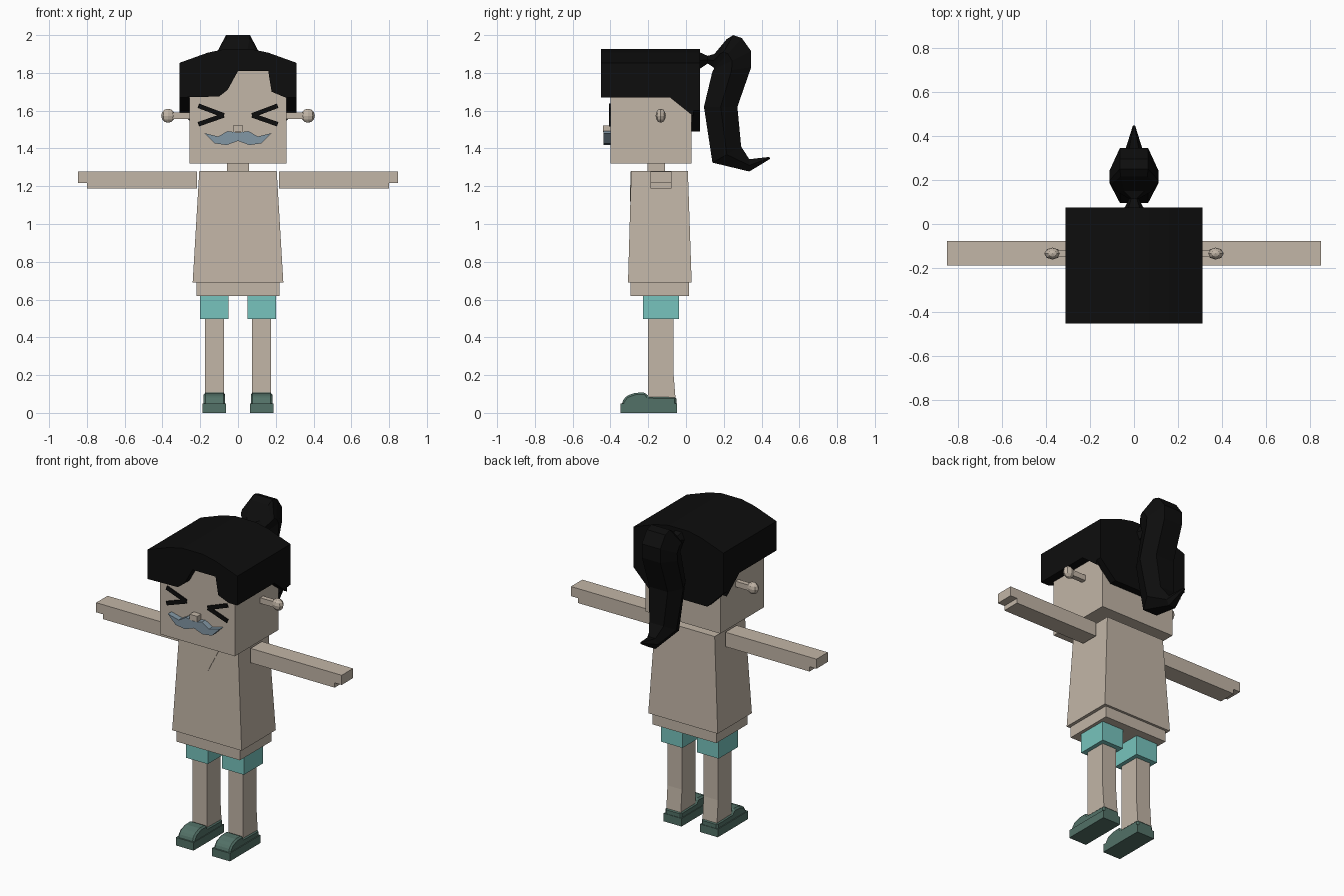
import bpy, bmesh
from mathutils import Vector

cube = bpy.data.objects.get("Cube")
if cube:
    bpy.data.objects.remove(cube, do_unlink=True)


def material(name, rgb):
    m = bpy.data.materials.new(name)
    m.use_nodes = True
    m.diffuse_color = (*rgb, 1)
    m.node_tree.nodes["Principled BSDF"].inputs["Base Color"].default_value = (*rgb, 1)
    return m


skin = material("warm beige", (0.54, 0.465, 0.385))
black = material("hair black", (0.004, 0.004, 0.004))
teal = material("shorts teal", (0.185, 0.55, 0.51))
green = material("shoe green", (0.085, 0.165, 0.135))
blue = material("moustache blue grey", (0.225, 0.31, 0.375))


def finish(name, bm, mat):
    bmesh.ops.recalc_face_normals(bm, faces=bm.faces)
    me = bpy.data.meshes.new(name)
    bm.to_mesh(me)
    bm.free()
    me.materials.append(mat)
    ob = bpy.data.objects.new(name, me)
    bpy.context.collection.objects.link(ob)
    return ob


def loft(name, rings, mat):
    """Skin a list of equal-length point rings and cap both ends."""
    bm = bmesh.new()
    vs = [[bm.verts.new(p) for p in r] for r in rings]
    n = len(vs[0])
    for a, b in zip(vs, vs[1:]):
        for i in range(n):
            j = (i + 1) % n
            bm.faces.new((a[i], a[j], b[j], b[i]))
    bm.faces.new(vs[0])
    bm.faces.new(vs[-1])
    return finish(name, bm, mat)


def prism_y(name, pts, y0, y1, mat):
    return loft(name, [[(x, y, z) for x, z in pts] for y in (y0, y1)], mat)


def prism_x(name, pts, x0, x1, mat):
    return loft(name, [[(x, y, z) for y, z in pts] for x in (x0, x1)], mat)


def rect(x0, x1, y0, y1, z):
    return [(x0, y0, z), (x1, y0, z), (x1, y1, z), (x0, y1, z)]


def box(name, x, y, z, mat):
    return loft(name, [rect(*x, *y, h) for h in z], mat)


# Torso, hem, neck and collar
loft("tunic", [rect(-0.24, 0.24, -0.307, 0.03, 0.69),
               rect(-0.205, 0.205, -0.29, 0.01, 1.28)], skin)
box("tunic_hem", (-0.22, 0.22), (-0.295, 0.015), (0.62, 0.70), skin)
box("neck", (-0.058, 0.058), (-0.205, -0.11), (1.27, 1.33), skin)
loft("collar", [[(-0.08, -0.29 - d, 1.279), (0, -0.2947 - d, 1.12), (0.08, -0.29 - d, 1.279)]
                for d in (-0.004, 0.003)], skin)

# Head with nose and moustache
box("head", (-0.258, 0.258), (-0.40, 0.03), (1.32, 1.83), skin)
box("nose", (-0.026, 0.026), (-0.44, -0.395), (1.487, 1.522), skin)
half = [(0.055, 1.492), (0.105, 1.463), (0.18, 1.482), (0.125, 1.427), (0.06, 1.418)]
prism_y("moustache", [(0, 1.483)] + half + [(0, 1.44)] + [(-x, z) for x, z in half[::-1]],
        -0.436, -0.395, blue)

# Mirrored parts
for s, side in ((1, "left"), (-1, "right")):
    # Squeezed-shut eye
    for tag, z in (("upper", 1.626), ("lower", 1.528)):
        outer, inner = Vector((0.21, z)), Vector((0.075, 1.575))
        d = (inner - outer).normalized()
        w = Vector((-d.y, d.x)) * 0.012
        quad = [outer + w, inner + w, inner - w, outer - w]
        prism_y(f"{side}_eye_{tag}", [(s * p.x, p.y) for p in quad], -0.408, -0.399, black)

    # Ear stud
    box(f"{side}_ear_rod", sorted((s * 0.25, s * 0.35)), (-0.15, -0.12), (1.555, 1.59), skin)
    bm = bmesh.new()
    bmesh.ops.create_uvsphere(bm, u_segments=8, v_segments=6, radius=1)
    bmesh.ops.scale(bm, vec=(0.037, 0.027, 0.037), verts=bm.verts)
    bmesh.ops.translate(bm, vec=(s * 0.37, -0.134, 1.573), verts=bm.verts)
    finish(f"{side}_ear_ball", bm, skin)

    # Arm with a stepped hand
    arm = [(0.218, 1.188), (0.80, 1.188), (0.80, 1.218), (0.848, 1.218),
           (0.848, 1.278), (0.218, 1.278)]
    prism_y(f"{side}_arm", [(s * x, z) for x, z in arm], -0.188, -0.076, skin)

    # Leg and shorts
    box(f"{side}_shorts_leg", sorted((s * 0.05, s * 0.2)), (-0.227, -0.037), (0.498, 0.63), teal)
    lx = sorted((s * 0.075, s * 0.175))
    loft(f"{side}_leg", [rect(*lx, -0.2, -0.055, 0.07), rect(*lx, -0.2, -0.067, 0.22),
                         rect(*lx, -0.2, -0.067, 0.51)], skin)

    # Shoe
    upper = [(-0.05, 0.04), (-0.05, 0.085), (-0.2, 0.088), (-0.215, 0.108), (-0.27, 0.106),
             (-0.315, 0.09), (-0.338, 0.06), (-0.338, 0.04)]
    shoe = prism_x(f"{side}_shoe_upper", upper, s * 0.068, s * 0.182, green)
    bev = shoe.modifiers.new("soft_edges", "BEVEL")
    bev.width = 0.01
    bev.segments = 1
    box(f"{side}_shoe_sole", sorted((s * 0.064, s * 0.187)), (-0.347, -0.047), (0, 0.05), green)

    # Side of the hair, dropping towards the nape
    panel = [(-0.395, 1.67), (-0.085, 1.67), (0.04, 1.57), (0.04, 1.84), (-0.395, 1.84)]
    prism_x(f"{side}_hair_side", panel, s * 0.257, s * 0.31, black)

# Hair cap, fringe and nape share one arched top
arch = [(0.31, 1.853), (0.16, 1.907), (0.07, 1.926), (-0.07, 1.926), (-0.16, 1.907), (-0.31, 1.853)]
prism_y("hair_cap", [(-0.31, 1.81), (0.31, 1.81)] + arch, -0.395, 0.035, black)
fringe = [(-0.31, 1.67), (-0.1, 1.675), (-0.055, 1.71), (0, 1.81), (0.16, 1.81),
          (0.178, 1.70), (0.25, 1.67), (0.31, 1.67)]
prism_y("hair_fringe", fringe + arch, -0.45, -0.395, black)
nape = [(-0.31, 1.6), (-0.2, 1.49), (0.2, 1.49), (0.31, 1.6)]
prism_y("hair_nape", nape + arch, 0.029, 0.075, black)

# Ponytail: each ring is inner (y, z), outer (y, z), half width
rings = [
    ((0.07, 1.82), (0.07, 1.91), 0.045),
    ((0.115, 1.85), (0.115, 1.89), 0.022),
    ((0.145, 1.83), (0.15, 1.9), 0.08),
    ((0.147, 1.825), (0.215, 1.978), 0.105),
    ((0.148, 1.822), (0.25, 2.0), 0.11),
    ((0.147, 1.818), (0.295, 1.985), 0.11),
    ((0.143, 1.815), (0.345, 1.915), 0.11),
    ((0.138, 1.8), (0.345, 1.83), 0.11),
    ((0.095, 1.62), (0.272, 1.62), 0.11),
    ((0.14, 1.325), (0.292, 1.41), 0.085),
    ((0.335, 1.278), (0.335, 1.343), 0.04),
    ((0.446, 1.345), (0.44, 1.355), 0.006),
]
sections = []
for a, b, w in rings:
    m = ((a[0] + b[0]) / 2, (a[1] + b[1]) / 2)
    e = w * 0.58
    sections.append([(-e, *a), (e, *a), (w, *m), (e, *b), (-e, *b), (-w, *m)])
loft("ponytail", sections, black)
